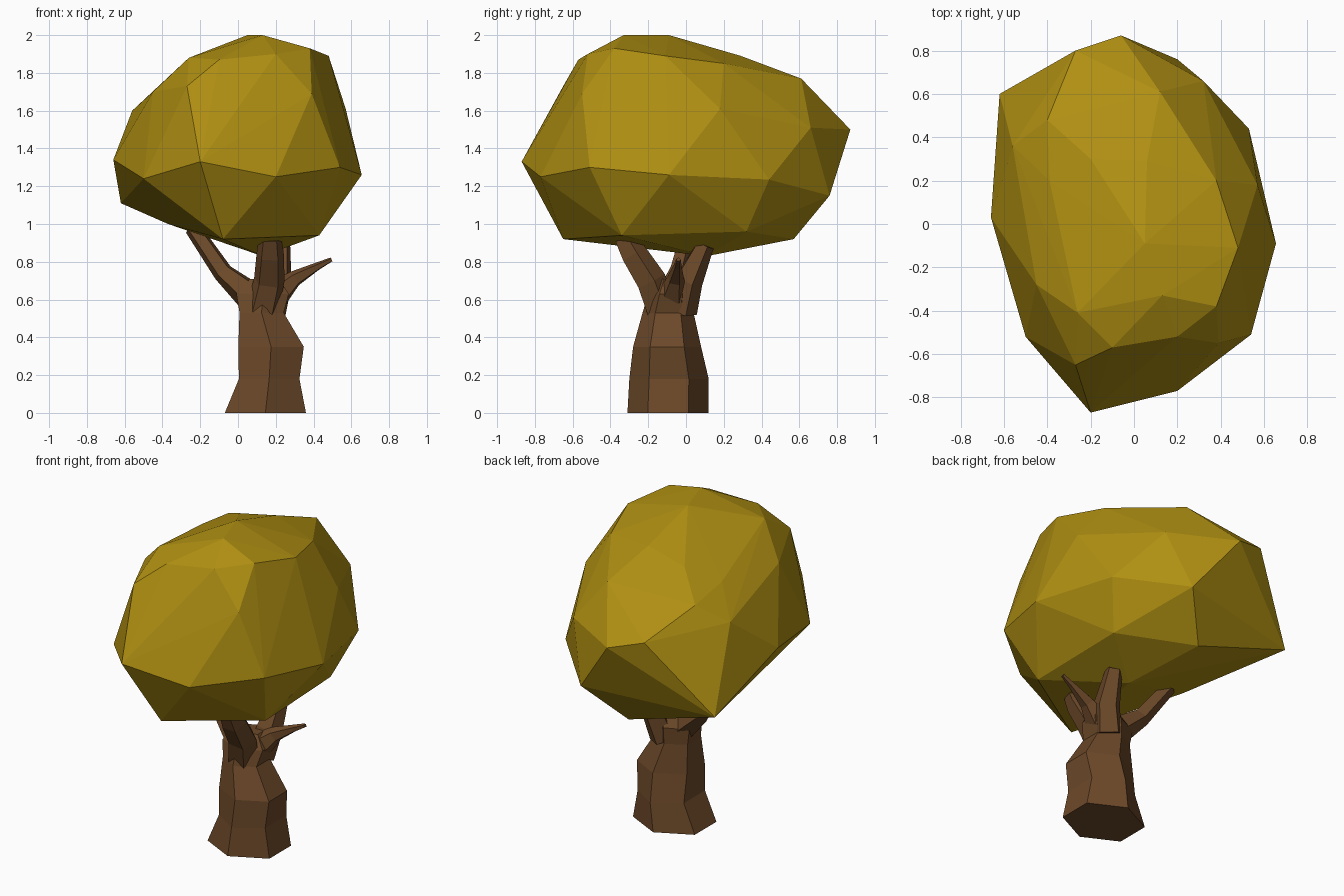
import bpy, bmesh, math
from mathutils import Vector

if "Cube" in bpy.data.objects:
    bpy.data.objects.remove(bpy.data.objects["Cube"])


def material(name, rgb):
    m = bpy.data.materials.new(name)
    m.diffuse_color = (*rgb, 1)
    m.use_nodes = True
    m.node_tree.nodes["Principled BSDF"].inputs["Base Color"].default_value = m.diffuse_color
    return m


LEAF = material("mustard_leaves", (0.43, 0.275, 0.006))
BARK = material("brown_bark", (0.15, 0.066, 0.022))


def finish(bm, name, mat):
    bmesh.ops.recalc_face_normals(bm, faces=bm.faces[:])
    me = bpy.data.meshes.new(name)
    bm.to_mesh(me)
    bm.free()
    me.materials.append(mat)
    ob = bpy.data.objects.new(name, me)
    bpy.context.collection.objects.link(ob)
    return ob


def loft(name, rings, mat):
    """Skin a list of equal-length point rings and cap both ends."""
    bm = bmesh.new()
    loops = [[bm.verts.new(p) for p in ring] for ring in rings]
    n = len(loops[0])
    for a, b in zip(loops, loops[1:]):
        for i in range(n):
            j = (i + 1) % n
            bm.faces.new((a[i], a[j], b[j], b[i]))
    bm.faces.new(loops[0][::-1])
    bm.faces.new(loops[-1])
    return finish(bm, name, mat)


def branch(name, path, sides=5):
    """Tapered faceted tube along (x, y, z, radius) points."""
    pts = [Vector(p[:3]) for p in path]
    rings = []
    for k, p in enumerate(path):
        d = (pts[min(k + 1, len(pts) - 1)] - pts[max(k - 1, 0)]).normalized()
        u = d.cross(Vector((0.3, 1, 0))).normalized()
        v = d.cross(u)
        rings.append([pts[k] + p[3] * (u * math.cos(t) + v * math.sin(t))
                      for t in (math.tau * i / sides for i in range(sides))])
    return loft(name, rings, BARK)


# Crown: faceted hull around its main corner points
corners = [
    # widest belt
    (-.20, -.87, 1.33), (.20, -.77, 1.25), (.54, -.51, 1.30), (.655, -.09, 1.26),
    (.53, .44, 1.235), (.20, .76, 1.15), (-.62, .60, 1.11), (-.66, .03, 1.34),
    (-.50, -.52, 1.24),
    # underside
    (-.08, -.65, .92), (.43, -.34, .94), (.42, .32, .96), (.0, .57, .92),
    (-.37, .0, 1.0), (.13, .11, .83),
    # shoulder
    (.57, .18, 1.61), (.32, .66, 1.51), (-.06, .87, 1.50), (-.27, .80, 1.56),
    (-.56, .36, 1.60), (-.45, -.28, 1.70), (-.27, -.65, 1.73), (.39, -.55, 1.69),
    # top
    (-.10, -.57, 1.87), (.20, -.52, 1.90), (.38, -.38, 1.93), (.48, -.11, 1.89),
    (.38, .20, 1.85), (.12, .61, 1.77), (-.40, .48, 1.71), (-.39, .20, 1.75),
    (-.20, .30, 1.83), (.06, .29, 1.89), (-.26, -.41, 1.88), (-.10, -.08, 1.92),
    (.05, -.09, 2.0), (.13, -.33, 2.0),
]
bm = bmesh.new()
for c in corners:
    bm.verts.new(c)
res = bmesh.ops.convex_hull(bm, input=bm.verts[:])
loose = [v for v in bm.verts if not v.link_faces]
bmesh.ops.delete(bm, geom=loose, context='VERTS')
finish(bm, "crown", LEAF)

# Trunk: six-sided, flared at the base: centre x, y, z, radius x, y
profile = [
    (.145, -.095, 0, .248, .215),
    (.165, -.090, .18, .185, .210),
    (.175, -.100, .35, .200, .180),
    (.125, -.095, .53, .135, .135),
    (.130, -.080, .63, .160, .120),
    (.140, -.080, .71, .090, .070),
]
loft("trunk", [[(x + rx * math.cos(t), y + ry * math.sin(t), z)
                for t in (math.tau * i / 6 - math.pi / 2 for i in range(6))]
               for x, y, z, rx, ry in profile], BARK)

# Branches reaching into the crown, plus one bare twig
branch("left_branch", [(.09, -.08, .60, .09), (-.08, -.04, .745, .055), (-.24, .02, .98, .045)])
branch("front_branch", [(.13, -.13, .54, .09), (.165, -.19, .70, .085),
                        (.17, -.28, .84, .075), (.17, -.33, .93, .06)])
branch("back_branch", [(.17, -.03, .54, .09), (.21, .01, .70, .08), (.23, .10, .89, .05)])
branch("twig", [(.20, -.07, .62, .08), (.30, -.055, .71, .045),
                (.42, -.045, .775, .022), (.495, -.04, .812, .012)])
